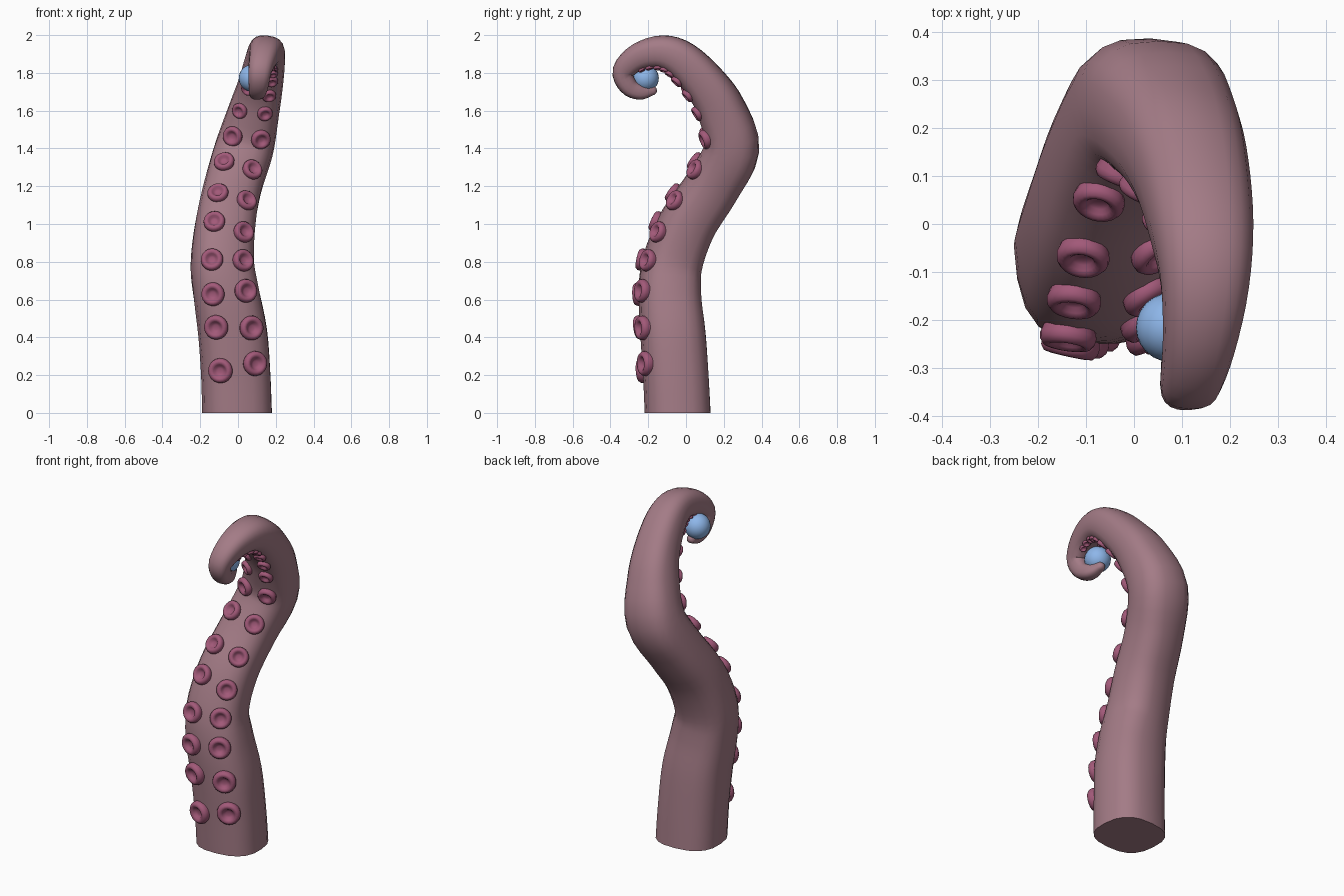
import bpy, bmesh, math
from mathutils import Vector, Matrix

if "Cube" in bpy.data.objects:
    bpy.data.objects.remove(bpy.data.objects["Cube"])

# Spine of the arm: x, y, z, radius, twist in degrees
SPINE = [(-.005, -.047, 0, .185, 4), (-.012, -.057, .2, .184, 5), (-.028, -.072, .42, .183, 4),
         (-.06, -.088, .62, .175, 6), (-.083, -.075, .79, .165, 11), (-.067, .006, 1.0, .158, 11),
         (-.027, .138, 1.2, .153, 9), (.033, .24, 1.4, .155, 0), (.085, .187, 1.6, .135, -9),
         (.12, .102, 1.74, .119, -9), (.143, -.02, 1.866, .106, -8), (.148, -.13, 1.91, .092, -7),
         (.135, -.25, 1.885, .076, -5), (.116, -.33, 1.81, .062, -3), (.108, -.306, 1.732, .052, 0),
         (.1, -.243, 1.698, .042, 0), (.088, -.18, 1.706, .026, 0)]
LAST = len(SPINE) - 1
SIDES = 20
FRONT, BACK = .93, .96
BOXY = 2.6  # superellipse exponent of the cross-section


def material(name, rgb):
    m = bpy.data.materials.new(name)
    m.diffuse_color = (*rgb, 1)
    m.use_nodes = True
    m.node_tree.nodes["Principled BSDF"].inputs["Base Color"].default_value = m.diffuse_color
    return m


def finish(bm, name, mat, angle):
    bmesh.ops.recalc_face_normals(bm, faces=bm.faces)
    me = bpy.data.meshes.new(name)
    bm.to_mesh(me)
    bm.free()
    ob = bpy.data.objects.new(name, me)
    bpy.context.collection.objects.link(ob)
    me.materials.append(mat)
    bpy.ops.object.select_all(action='DESELECT')
    ob.select_set(True)
    bpy.context.view_layer.objects.active = ob
    bpy.ops.object.shade_smooth_by_angle(angle=math.radians(angle))
    return ob


def spine(t):
    """Catmull-Rom point on the spine, as x, y, z, radius, twist."""
    i = min(int(t), LAST - 1)
    u = t - i
    p1, p2 = Vector(SPINE[i]), Vector(SPINE[i + 1])
    p0 = Vector(SPINE[i - 1]) if i else p1 * 2 - p2
    p3 = Vector(SPINE[i + 2]) if i + 2 <= LAST else p2 * 2 - p1
    return .5 * (2 * p1 + (p2 - p0) * u + (2 * p0 - 5 * p1 + 4 * p2 - p3) * u * u
                 + (3 * p1 - p0 - 3 * p2 + p3) * u ** 3)


def frame(t):
    """Centre, radius, tangent, side and sucker-facing directions."""
    p = spine(t)
    d = spine(min(t + .05, LAST)) - spine(max(t - .05, 0))
    tan = Vector(d[:3]).normalized() if t else Vector((0, 0, 1))
    side = Vector((1, 0, 0))
    side = (side - tan * side.dot(tan)).normalized()
    side = Matrix.Rotation(math.radians(p[4]), 3, tan) @ side
    return Vector(p[:3]), p[3], tan, side, side.cross(tan)


def skin(t, s):
    """Point and normal on the sucker side, s = sideways offset in radii."""
    c, r, tan, side, front = frame(t)
    f = (1 - abs(s) ** BOXY) ** (1 / BOXY)
    nor = math.copysign(abs(s) ** (BOXY - 1), s) * side + f ** (BOXY - 1) / FRONT * front
    return c + r * (s * side + FRONT * f * front), nor.normalized(), tan, r


def power(v):
    return math.copysign(abs(v) ** (2 / BOXY), v)


# Tapering, curling arm
bm = bmesh.new()
steps = [(i / 4, 1, 0) for i in range(LAST * 4 + 1)]
steps += [(LAST, math.cos(k), math.sin(k)) for k in (.4, .8, 1.15, 1.4)]  # round tip
rings = []
for t, scale, ahead in steps:
    c, r, tan, side, front = frame(t)
    ring = []
    for k in range(SIDES):
        a = math.tau * k / SIDES
        depth = FRONT if math.cos(a) > 0 else BACK
        ring.append(bm.verts.new(c + tan * ahead * r + scale * r *
                                 (power(math.sin(a)) * side + depth * power(math.cos(a)) * front)))
    rings.append(ring)
for lo, hi in zip(rings, rings[1:]):
    for k in range(SIDES):
        n = (k + 1) % SIDES
        bm.faces.new((lo[k], lo[n], hi[n], hi[k]))
bm.faces.new(rings[0])
bm.faces.new(rings[-1])
finish(bm, "tentacle_arm", material("skin", (.37, .20, .24)), 60)

# Suckers: two staggered rows of dimpled cups
PROFILE = [(.9, -.35), (1, .05), (.97, .25), (.84, .42), (.66, .45), (.5, .34), (.38, .17), (.2, .1)]
sucker_mat = material("sucker", (.36, .10, .19))
ROWS = {
    "left": (-1, [.225, .455, .63, .81, 1.01, 1.165, 1.33, 1.465, 1.6, 1.715],
             [9.9, 10.4, 10.9, 11.4, 11.9, 12.4]),
    "right": (1, [.26, .45, .645, .805, .955, 1.125, 1.285, 1.45, 1.585, 1.68, 1.755],
              [10.15, 10.65, 11.15, 11.65, 12.15]),
}
for row, (sign, heights, curl) in ROWS.items():
    off = sign * .5
    bm = bmesh.new()
    fine = [k * .02 for k in range(500)]
    ts = [min(fine, key=lambda t: abs(skin(t, off)[0].z - z)) for z in heights] + curl
    for t in ts:
        p, nor, tan, r = skin(t, off)
        size = r * (.36 if t < 8 else .32 if t < 9.8 else .27)
        u = tan.cross(nor).normalized()
        v = nor.cross(u)
        loops = [[bm.verts.new(p + size * (q * (math.cos(a) * u + math.sin(a) * v) + h * nor))
                  for a in (math.tau * k / 20 for k in range(20))] for q, h in PROFILE]
        for lo, hi in zip(loops, loops[1:]):
            for k in range(20):
                n = (k + 1) % 20
                bm.faces.new((lo[k], lo[n], hi[n], hi[k]))
        bm.faces.new(loops[0])
        bm.faces.new(loops[-1])
    finish(bm, "suckers_" + row, sucker_mat, 60)

# Ball held in the curl
bm = bmesh.new()
bmesh.ops.create_uvsphere(bm, u_segments=24, v_segments=16, radius=.072,
                          matrix=Matrix.Translation((.076, -.216, 1.772)))
finish(bm, "held_ball", material("ball", (.27, .47, .82)), 60)
